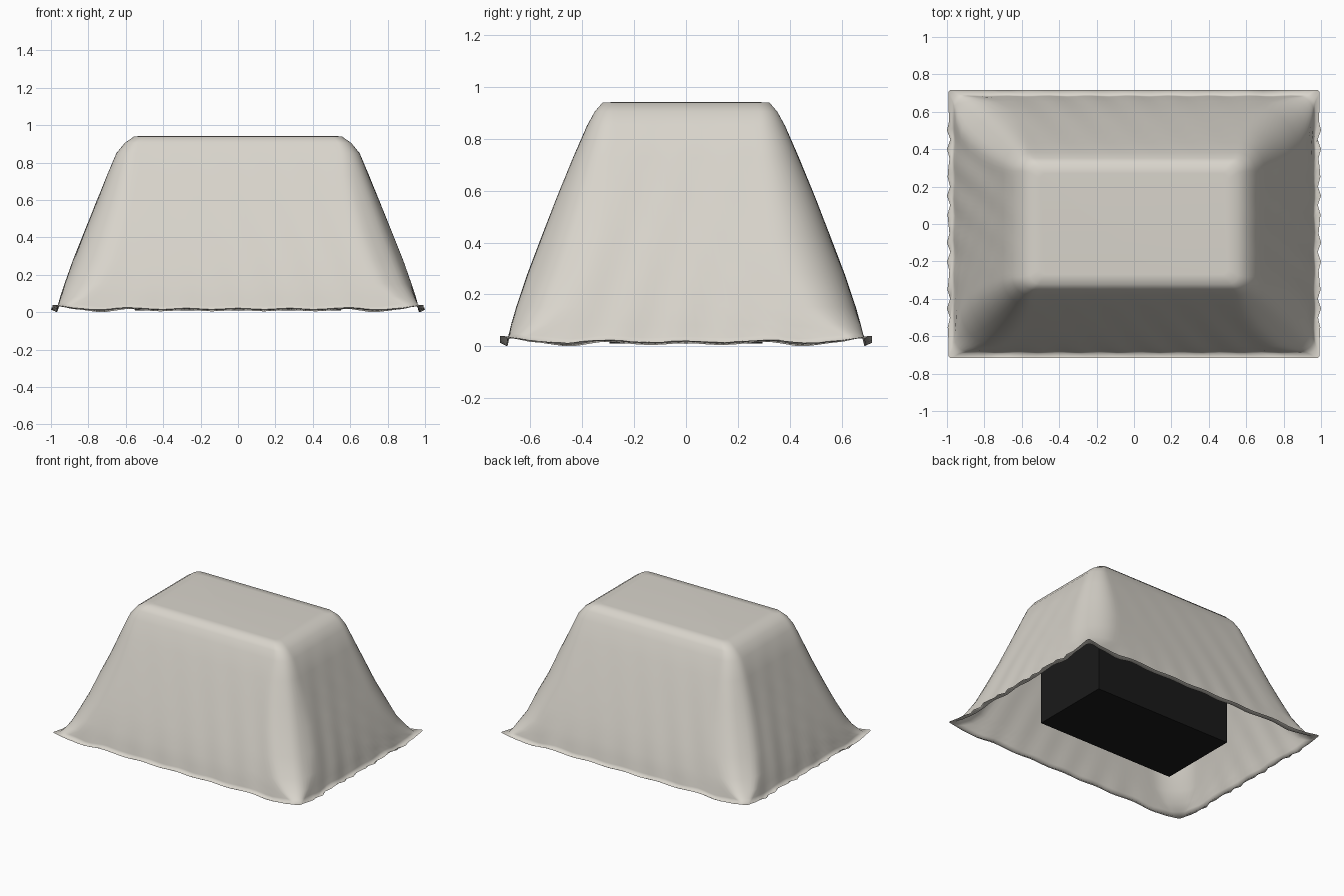
import bpy, bmesh, math

if "Cube" in bpy.data.objects:
    bpy.data.objects.remove(bpy.data.objects["Cube"])


def material(name, color):
    m = bpy.data.materials.new(name)
    m.diffuse_color = (*color, 1)
    m.use_nodes = True
    m.node_tree.nodes["Principled BSDF"].inputs["Base Color"].default_value = m.diffuse_color
    return m


def add_object(name, bm, mat, smooth):
    me = bpy.data.meshes.new(name)
    bm.normal_update()
    for f in bm.faces:
        f.smooth = smooth
    bm.to_mesh(me)
    bm.free()
    ob = bpy.data.objects.new(name, me)
    me.materials.append(mat)
    bpy.context.collection.objects.link(ob)
    return ob


linen = material("linen", (0.69, 0.66, 0.60))
black = material("black", (0.010, 0.010, 0.010))

# Black box under the cloth
bm = bmesh.new()
bmesh.ops.create_cube(bm, size=1)
for v in bm.verts:
    v.co = (v.co.x * 1.1, v.co.y * 0.59, 0.01 + (v.co.z + 0.5) * 0.91)
add_object("inner_box", bm, black, False)

NX, NY, NC = 40, 28, 10


def ring(a, b, r):
    """Rounded rectangle, counter-clockwise; yields x, y, corner weight, side axis."""
    pts = []
    quads = [(1, 1, 0), (-1, 1, 90), (-1, -1, 180), (1, -1, 270)]
    for k, (sx, sy, a0) in enumerate(quads):
        cx, cy = sx * (a - r), sy * (b - r)
        for i in range(NC + 1):
            t = math.radians(a0 + 90 * i / NC)
            pts.append((cx + r * math.cos(t), cy + r * math.sin(t)))
        nx, ny, n0 = quads[(k + 1) % 4]
        ex, ey = nx * (a - r), ny * (b - r)
        t = math.radians(a0 + 90)
        p = (cx + r * math.cos(t), cy + r * math.sin(t))
        q = (ex + r * math.cos(t), ey + r * math.sin(t))
        n = NX if k % 2 == 0 else NY
        for i in range(1, n):
            f = i / n
            pts.append((p[0] + (q[0] - p[0]) * f, p[1] + (q[1] - p[1]) * f))
    return pts


# Draped cloth: half width, half depth, corner radius, height
levels = [
    (0.50, 0.27, 0.03, 0.942),
    (0.555, 0.322, 0.05, 0.940),
    (0.605, 0.352, 0.07, 0.905),
    (0.65, 0.382, 0.10, 0.850),
    (0.70, 0.434, 0.14, 0.73),
    (0.76, 0.495, 0.18, 0.58),
    (0.82, 0.553, 0.21, 0.43),
    (0.88, 0.610, 0.22, 0.28),
    (0.925, 0.653, 0.20, 0.155),
    (0.948, 0.673, 0.14, 0.085),
    (0.960, 0.683, 0.08, 0.040),
    (0.970, 0.690, 0.04, 0.014),
    (0.992, 0.717, 0.015, 0.024),
]
bm = bmesh.new()
rings = []
for li, (a, b, r, z) in enumerate(levels):
    low = max(0.0, 1 - z / 0.12)          # hem strength
    last = li == len(levels) - 1
    row = []
    for x, y in ring(a, b, r):
        dx, dy = a - abs(x), b - abs(y)   # distance from the corner along each side
        d = dx + dy
        tip = math.exp(-(d / 0.09) ** 2)
        dip = math.exp(-((d - 0.22) / 0.07) ** 2)
        rise = math.exp(-((d - 0.36) / 0.07) ** 2)
        zz = z + low * (0.026 * tip - 0.008 * dip + 0.008 * rise)
        if d > 0.1:
            s = x if dy < dx else y
            zz += low * 0.004 * math.cos(s * 23)
            # scalloped edge on the two short sides
            if last and dx < dy:
                x += math.copysign(0.010, x) * math.sin(y * 52)
        # soft vertical folds
        fold = 0.003 * math.sin(x * 29 + y * 31) * min(1, max(0, (0.94 - z) * 3))
        if not last:
            x, y = x * (1 + fold), y * (1 + fold)
        row.append(bm.verts.new((x, y, max(0.003, zz))))
    rings.append(row)
for up, dn in zip(rings, rings[1:]):
    n = len(up)
    for i in range(n):
        j = (i + 1) % n
        bm.faces.new((up[i], dn[i], dn[j], up[j]))
bm.faces.new(rings[0])

# Rest the lowest point of the hem on the ground
lowest = min(v.co.z for v in bm.verts)
for v in bm.verts:
    if v.co.z < 0.3:
        v.co.z -= lowest * (1 - v.co.z / 0.3)
    v.co.x = max(-1, min(1, v.co.x))
add_object("draped_cloth", bm, linen, True)
